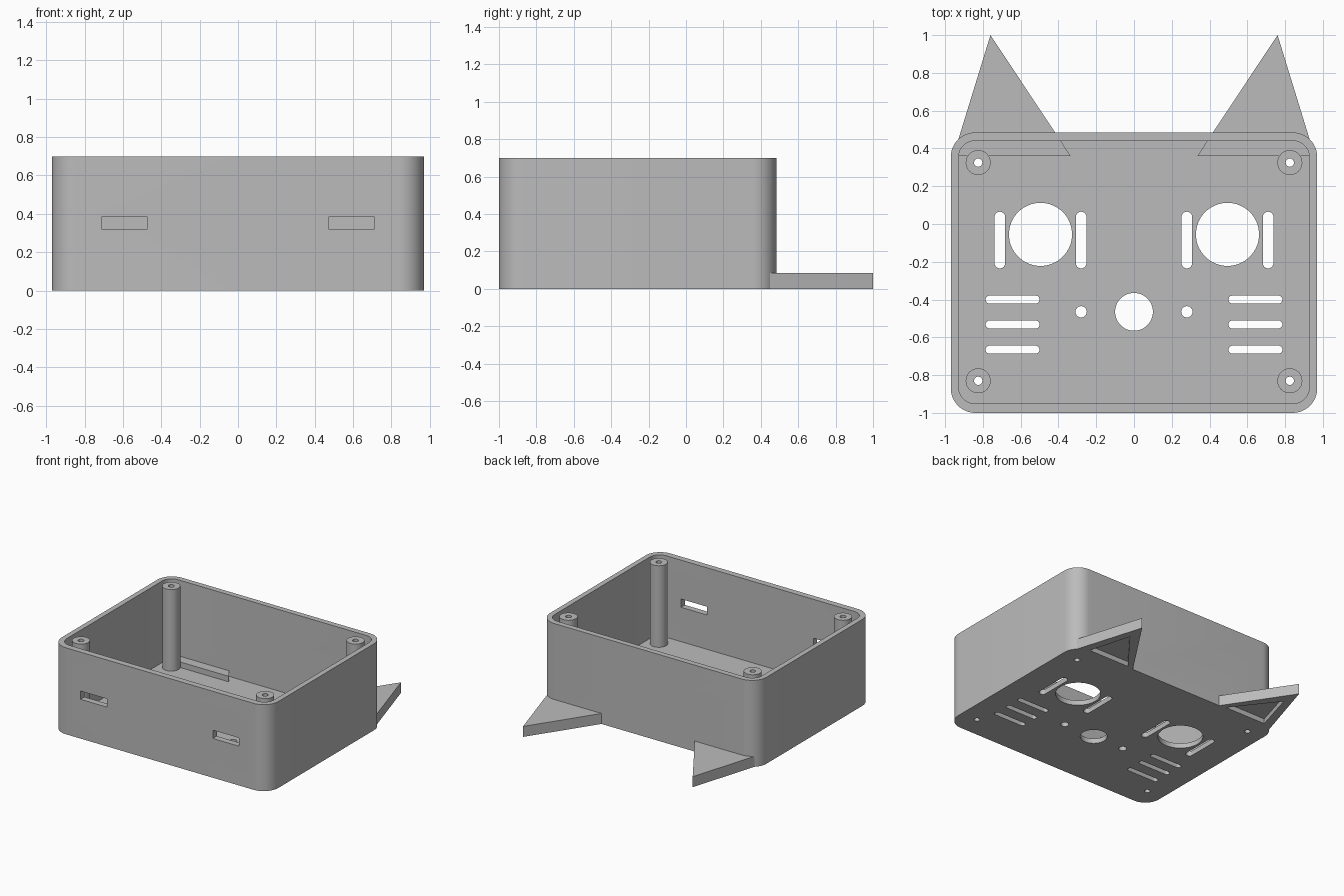
import bpy, bmesh
from math import cos, sin, pi

cube = bpy.data.objects.get("Cube")
if cube:
    bpy.data.objects.remove(cube, do_unlink=True)

grey = bpy.data.materials.new("plain_grey")
grey.use_nodes = True
colour = (0.5, 0.5, 0.5, 1)
grey.diffuse_color = colour
grey.node_tree.nodes["Principled BSDF"].inputs["Base Color"].default_value = colour


def rounded(x0, x1, y0, y1, r, n=12):
    """Outline of a rectangle with round corners."""
    centres = [(x1 - r, y1 - r), (x0 + r, y1 - r), (x0 + r, y0 + r), (x1 - r, y0 + r)]
    pts = []
    for q, (cx, cy) in enumerate(centres):
        for i in range(n + 1):
            a = (q + i / n) * pi / 2
            p = (cx + r * cos(a), cy + r * sin(a))
            if not pts or abs(p[0] - pts[-1][0]) + abs(p[1] - pts[-1][1]) > 1e-4:
                pts.append(p)
    if abs(pts[0][0] - pts[-1][0]) + abs(pts[0][1] - pts[-1][1]) < 1e-4:
        pts.pop()
    return pts


def slot(cx, cy, length, height):
    """Outline of a slot with round ends."""
    return rounded(cx - length / 2, cx + length / 2, cy - height / 2, cy + height / 2,
                   min(length, height) / 2 - 0.0005, 8)


def circle(cx, cy, r, n=48):
    return [(cx + r * cos(2 * pi * i / n), cy + r * sin(2 * pi * i / n)) for i in range(n)]


def flip(pts):
    return [(-x, y) for x, y in pts]


def prisms(name, parts):
    """One object made of upright prisms, each (outline, bottom, top)."""
    bm = bmesh.new()
    for pts, z0, z1 in parts:
        low = [bm.verts.new((x, y, z0)) for x, y in pts]
        high = [bm.verts.new((x, y, z1)) for x, y in pts]
        bm.faces.new(low)
        bm.faces.new(high)
        for i in range(len(pts)):
            j = (i + 1) % len(pts)
            bm.faces.new((low[i], low[j], high[j], high[i]))
    bmesh.ops.recalc_face_normals(bm, faces=bm.faces)
    mesh = bpy.data.meshes.new(name)
    bm.to_mesh(mesh)
    bm.free()
    mesh.materials.append(grey)
    obj = bpy.data.objects.new(name, mesh)
    bpy.context.collection.objects.link(obj)
    return obj


def combine(body, tool, operation):
    mod = body.modifiers.new(tool.name, "BOOLEAN")
    mod.operation, mod.solver, mod.object = operation, "EXACT", tool
    bpy.context.view_layer.objects.active = body
    bpy.ops.object.modifier_apply(modifier=mod.name)
    bpy.data.objects.remove(tool, do_unlink=True)


HEIGHT, FLOOR, EAR = 0.7, 0.04, 0.085

# open box
case = prisms("cat_face_case", [(rounded(-0.97, 0.97, -1, 0.485, 0.13), 0, HEIGHT)])
cavity = prisms("cavity", [(rounded(-0.928, 0.928, -0.95, 0.44, 0.085), FLOOR, HEIGHT + 0.1)])
combine(case, cavity, "DIFFERENCE")

# ears, running a little way into the box
ear = [(0.335, 0.36), (0.957, 0.36), (0.76, 1.0)]
combine(case, prisms("ears", [(e, 0, EAR) for e in (ear, flip(ear))]), "UNION")

# screw posts
posts = [(sx * 0.825, y) for sx in (-1, 1) for y in (0.325, -0.83)]
combine(case, prisms("posts", [(circle(x, y, 0.066), 0.02, HEIGHT) for x, y in posts]), "UNION")

# eyes, nose, whiskers, side slots and screw holes through the floor
half = [circle(0.495, -0.055, 0.167, 64), circle(0.28, -0.465, 0.03, 32)]
half += [slot(x, -0.085, 0.056, 0.3) for x in (0.28, 0.71)]
half += [slot(0.643, y, 0.285, 0.042) for y in (-0.4, -0.532, -0.665)]
cuts = [(p, -0.1, 0.2) for h in half for p in (h, flip(h))]
cuts.append((circle(0, -0.465, 0.1), -0.1, 0.2))
cuts += [(circle(x, y, 0.022, 24), -0.1, HEIGHT + 0.1) for x, y in posts]

# recesses under the ears and openings in the front wall
recess = [(0.475, 0.495), (0.845, 0.495), (0.745, 0.84)]
opening = [(0.475, -1.1), (0.71, -1.1), (0.71, -0.91), (0.475, -0.91)]
for shape, z0, z1 in ((recess, -0.1, 0.04), (opening, 0.318, 0.385)):
    cuts += [(shape, z0, z1), (flip(shape), z0, z1)]
combine(case, prisms("cutouts", cuts), "DIFFERENCE")

bpy.ops.object.select_all(action="DESELECT")
case.select_set(True)
bpy.context.view_layer.objects.active = case
bpy.ops.object.shade_smooth_by_angle(angle=pi / 6)
